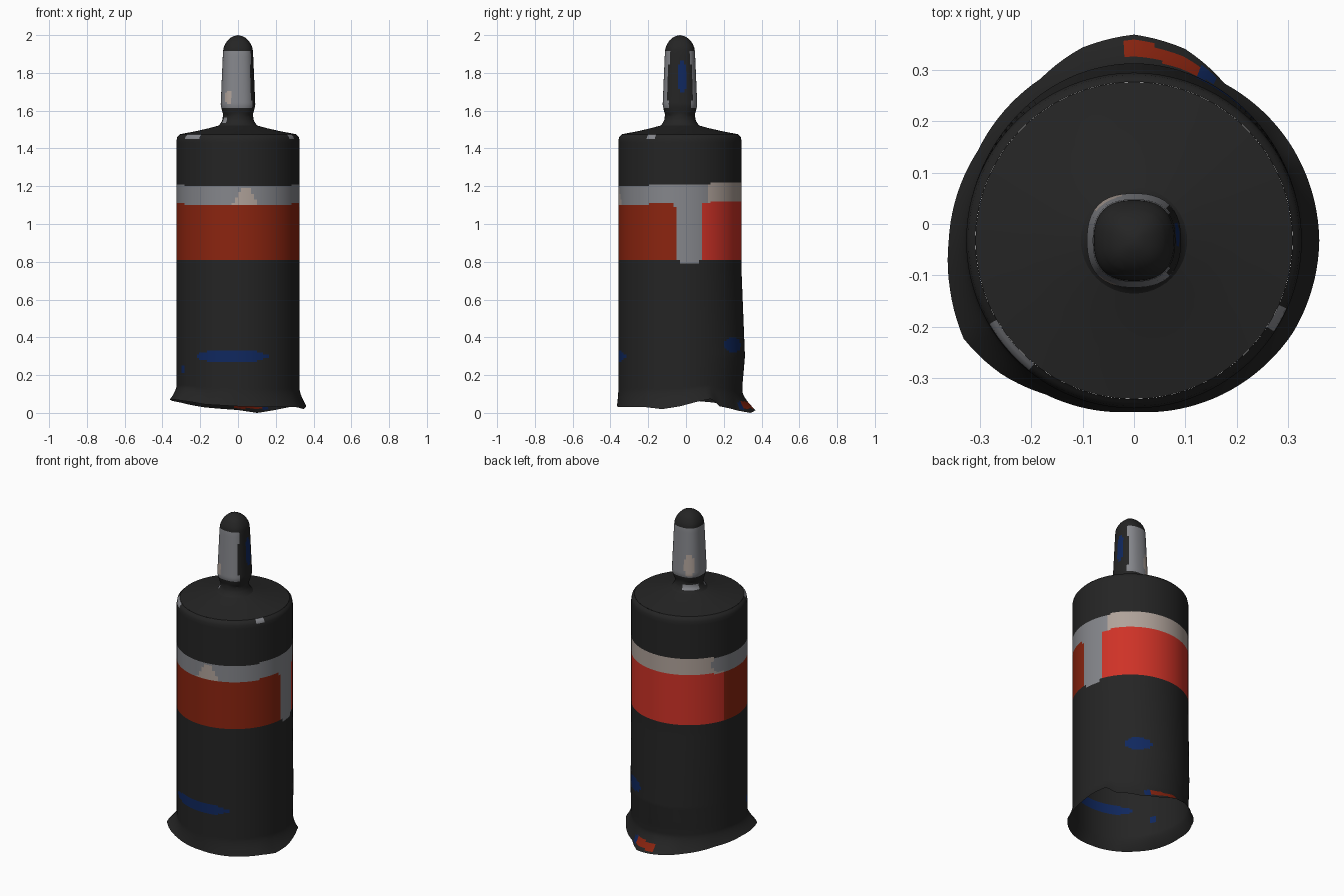
import bpy, bmesh, math

if "Cube" in bpy.data.objects:
    bpy.data.objects.remove(bpy.data.objects["Cube"])

COLOURS = [("charcoal", (0.018, 0.018, 0.018)), ("grey", (0.235, 0.24, 0.26)),
           ("dark_red", (0.26, 0.018, 0.005)), ("bright_red", (0.62, 0.032, 0.02)),
           ("beige", (0.43, 0.36, 0.32)), ("navy", (0.005, 0.021, 0.114))]
MATS = []
for name, c in COLOURS:
    m = bpy.data.materials.new(name)
    m.diffuse_color = (*c, 1)
    m.use_nodes = True
    m.node_tree.nodes["Principled BSDF"].inputs["Base Color"].default_value = m.diffuse_color
    MATS.append(m)
CHARCOAL, GREY, DARK_RED, BRIGHT_RED, BEIGE, NAVY = range(6)
CY = -0.032          # axis of the whole body in y


def interp(table, v):
    """Linear interpolation in a list of (key, value)."""
    for (a, p), (b, q) in zip(table, table[1:]):
        if v <= b:
            return p + (q - p) * max(0, v - a) / (b - a)
    return table[-1][1]


def lathe(name, us, n, point, paint, smooth=35):
    """Rings of n points; point(u, angle) -> (r, z); paint(angle, z, r) -> material."""
    bm = bmesh.new()
    rings = []
    for u in us:
        ring = []
        for j in range(n):
            a = math.tau * j / n
            r, z = point(u, math.degrees(a))
            ring.append(bm.verts.new((r * math.cos(a), CY + r * math.sin(a), z)))
        rings.append(ring)
    for lo, hi in zip(rings, rings[1:]):
        for j in range(n):
            k = (j + 1) % n
            f = bm.faces.new((lo[j], lo[k], hi[k], hi[j]))
            c = f.calc_center_median()
            a = math.degrees(math.atan2(c.y - CY, c.x)) % 360
            f.material_index = paint(a, c.z, math.hypot(c.x, c.y - CY))
    bmesh.ops.remove_doubles(bm, verts=bm.verts[:], dist=0.0002)
    me = bpy.data.meshes.new(name)
    bm.to_mesh(me)
    bm.free()
    for m in MATS:
        me.materials.append(m)
    ob = bpy.data.objects.new(name, me)
    bpy.context.collection.objects.link(ob)
    bpy.context.view_layer.objects.active = ob
    ob.select_set(True)
    bpy.ops.object.shade_smooth_by_angle(angle=math.radians(smooth))
    ob.select_set(False)
    return ob


def blob(a, z, a0, z0, da, dz):
    """True inside an ellipse on the wall."""
    d = (a - a0 + 180) % 360 - 180
    return (d / da) ** 2 + ((z - z0) / dz) ** 2 < 1


# Body: open-bottomed shell with a ragged flared hem
FLARE = [(0, .36), (30, .357), (60, .352), (75, .385), (90, .40), (105, .388), (120, .363),
         (150, .35), (180, .36), (195, .37), (210, .382), (225, .366), (240, .345),
         (270, .333), (300, .345), (330, .357), (360, .36)]
HEM = [(0, .035), (15, .06), (28, .075), (36, .035), (60, .012), (75, 0), (90, .015),
       (120, .03), (150, .055), (180, .07), (210, .07), (225, .06), (240, .045),
       (270, .035), (300, .03), (330, .03), (345, .02), (360, .035)]


def body_point(u, deg):
    z = u
    if u < 0.2:
        hem = interp(HEM, deg)
        z = hem + u * (0.2 - hem) / 0.2
    r = 0.326
    r += (interp(FLARE, deg) - r) * max(0, 1 - u / 0.11) ** 1.5
    # slight swelling low on the back
    back = max(0, math.sin(math.radians(deg))) ** 3
    r += 0.018 * back * interp([(0, 0), (.15, .3), (.3, 1), (.75, 0), (2, 0)], u)
    if u > 1.44:
        r = interp([(1.44, .326), (1.46, .322), (1.475, .308)], u)
    return r, z


def body_paint(a, z, r):
    rise = 0.01 * (1 + math.sin(math.radians(a)))
    lo, hi = 1.10 + rise, 1.20 + rise
    gap0, gap1 = -3, 19.5                       # grey upright bar on the right
    d = a - 360 if a > 180 else a
    if lo < z < hi:                             # pale ring
        front_spot = abs(a - 277) < 3 + (hi - z) * 90 and z < hi - 0.01
        side_spot = blob(a, z, 158, 1.17, 10, .05)
        return BEIGE if (26 < a < 163 and not side_spot) or front_spot else GREY
    if 0.81 < z <= lo:                          # red band
        corner = max(0, z - (lo - 0.06)) / 0.06
        g0 = gap0 - 5 * corner ** 3
        if g0 < d < gap1 + (2 if z > lo - .02 or z < .83 else 0):
            return GREY
        return BRIGHT_RED if gap1 < a < 162 else DARK_RED
    if 0.79 < z <= 0.81 and 0 < d < 17:
        return GREY
    if blob(a, z, 263, .30, 36, .034) or blob(a, z, 58, .36, 13, .04) \
            or blob(a, z, 207, .23, 4, .02):
        return NAVY
    if 68 < a < 94 and 0.022 < z < 0.06:
        return DARK_RED
    if 62 < a < 68 and 0.02 < z < 0.06:
        return NAVY
    if z > 1.45 and (210 < a < 231 or 326 < a < 336):
        return GREY
    return CHARCOAL


lathe("body_shell", [i * 0.01 for i in range(145)] + [1.45, 1.46, 1.468, 1.475], 120,
      body_point, body_paint)

# Shallow conical lid rising to the neck
LID = [(0, (.308, 1.475)), (1, (.22, 1.492)), (2, (.15, 1.508)), (3, (.10, 1.522)), (4, (.07, 1.53))]
lathe("lid", range(5), 60, lambda u, d: LID[u][1],
      lambda a, z, r: GREY if r > .29 and 212 < a < 229 else CHARCOAL)

# Knob: neck, tapered stem and rounded tip
KNOB = [(1.505, .125), (1.525, .098), (1.55, .082), (1.575, .08), (1.60, .088), (1.63, .095),
        (1.72, .091), (1.90, .083), (1.93, .080), (1.95, .072), (1.97, .059),
        (1.985, .042), (1.995, .022), (2.0, 0)]


def knob_point(z, deg):
    squarish = 1 - 0.035 * math.cos(math.radians(4 * deg)) if z > 1.58 else 1
    return interp(KNOB, z) * squarish, z


def knob_paint(a, z, r):
    d = a - 360 if a > 180 else a
    side = 38 + 8 * math.sin((z - 1.62) * 12)
    if 1.62 < z < 1.915 and abs(d) > side:
        if blob(a, z, 238, 1.67, 13, .04) or blob(a, z, 125, 1.69, 18, .07):
            return BEIGE
        return GREY
    if blob(a, z, 8, 1.78, 17, .09):
        return NAVY
    if 1.53 < z < 1.565 and (95 < a < 165 or 205 < a < 222):
        return GREY
    return CHARCOAL


lathe("knob", [1.505 + .01 * i for i in range(45)] + [1.955, 1.963, 1.97, 1.978, 1.985, 1.99, 1.995, 2.0],
      48, knob_point, knob_paint)
